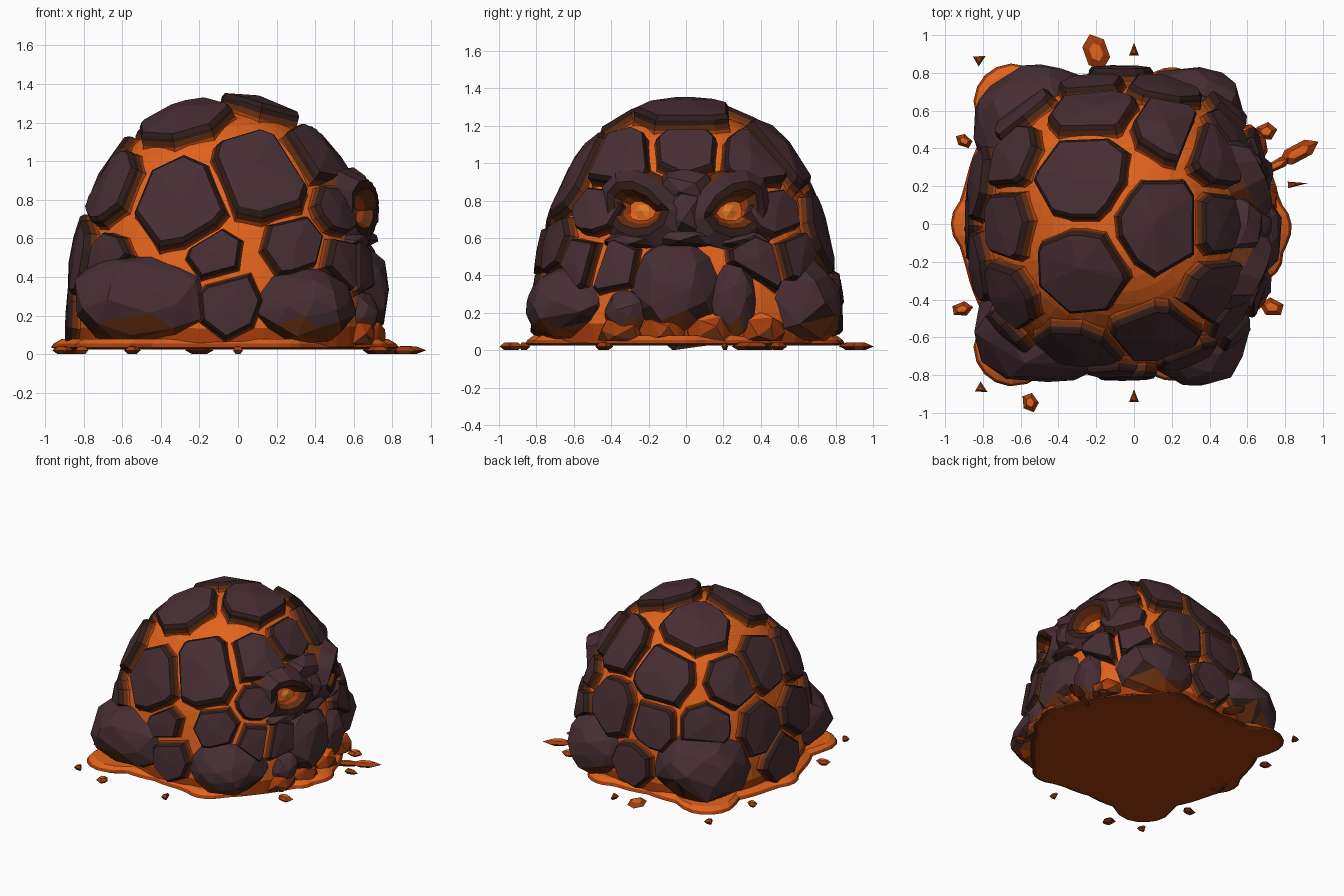
import bpy, bmesh, math, random
from mathutils import Vector as V

if "Cube" in bpy.data.objects:
    bpy.data.objects.remove(bpy.data.objects["Cube"])
random.seed(7)

# ---- flat colours ----
MATS = []
for name, c in [("rock", (.063, .027, .034)), ("dark_rock", (.030, .012, .010)),
                ("hot_rock", (.13, .028, .006)), ("lava", (.76, .125, .012)),
                ("deep_lava", (.36, .045, .004)), ("eye_glow", (.90, .23, .02))]:
    m = bpy.data.materials.new(name)
    m.diffuse_color = (*c, 1)
    m.use_nodes = True
    m.node_tree.nodes["Principled BSDF"].inputs["Base Color"].default_value = m.diffuse_color
    MATS.append(m)
ROCK, DARK, HOT, LAVA, DEEP, GLOW = range(6)


def finish(name, bm, rule=None):
    bmesh.ops.recalc_face_normals(bm, faces=bm.faces)
    if rule:
        for f in bm.faces:
            f.material_index = rule(f)
    me = bpy.data.meshes.new(name)
    bm.to_mesh(me)
    bm.free()
    for m in MATS:
        me.materials.append(m)
    ob = bpy.data.objects.new(name, me)
    bpy.context.collection.objects.link(ob)
    return ob


def loft(bm, rings, mats, cap=None, cap_mat=0, start_mat=None):
    """Join rings of points; optional centre point closes the last ring."""
    vs = [[bm.verts.new(p) for p in r] for r in rings]
    n = len(vs[0])
    for k in range(len(vs) - 1):
        for i in range(n):
            j = (i + 1) % n
            bm.faces.new((vs[k][i], vs[k][j], vs[k + 1][j], vs[k + 1][i])).material_index = mats[k]
    if cap is not None:
        c = bm.verts.new(cap)
        for i in range(n):
            bm.faces.new((vs[-1][i], vs[-1][(i + 1) % n], c)).material_index = cap_mat
    if start_mat is not None:
        bm.faces.new(vs[0][::-1]).material_index = start_mat


# ---- dome surface: a squarish superellipsoid ----
CX, A, H, P, Q = -.07, .76, 1.27, 2.6, 2.4


def onto(p):
    x, y, z = p[0] - CX, p[1], max(p[2], 0)
    r = (abs(x) ** P + abs(y) ** P) ** (1 / P)
    s = ((r / A) ** Q + (z / H) ** Q) ** (-1 / Q)
    return V((CX + x * s, y * s, z * s))


def normal(p):
    x, y, z = p[0] - CX, p[1], p[2]
    r = max((abs(x) ** P + abs(y) ** P) ** (1 / P), 1e-4)
    k = (r / A) ** (Q - 1) / A
    g = lambda t: math.copysign((abs(t) / r) ** (P - 1), t) * k
    return V((g(x), g(y), (max(z, 0) / H) ** (Q - 1) / H)).normalized()


# ---- lava core, open at the bottom where it sinks into the puddle ----
bm = bmesh.new()
rings = []
for k in range(18):
    e = .03 + k / 18 * (math.pi / 2 - .03)
    rings.append([onto((CX + math.cos(e) * math.cos(t), math.cos(e) * math.sin(t), 1.5 * math.sin(e)))
                  for t in [i * math.tau / 48 for i in range(48)]])
loft(bm, rings, [DEEP] + [LAVA] * 16, V((CX, 0, H)), LAVA)
finish("lava_core", bm)

# ---- plate seeds: x, y, z, radius ----
PLATES = [
    (-.27, .25, 1.2, .26), (.13, 0, 1.25, .25), (-.27, -.25, 1.2, .25),           # crown
    (-.30, -.66, .83, .26), (.12, -.56, .93, .28), (-.66, -.38, .90, .21),        # front
    (-.70, -.6, .53, .15), (-.11, -.74, .52, .14), (.28, -.66, .56, .17), (-.04, -.78, .27, .17),
    (.40, -.36, 1.03, .20), (.50, -.47, .78, .16), (.52, -.54, .47, .14), (.62, -.38, .43, .16),
    (.42, 0, 1.06, .19), (.40, .36, 1.03, .20), (.50, .47, .75, .17), (.60, .36, .45, .16),
    (.5, .58, .52, .15),
    (-.22, .58, .95, .24), (.18, .46, 1.03, .22), (-.62, .34, .92, .20),          # back
    (-.58, .58, .62, .19), (-.22, .72, .60, .19), (.16, .7, .64, .22), (-.08, .78, .27, .17),
    (-.66, 0, .95, .23), (-.82, -.24, .52, .20), (-.82, .22, .55, .21), (-.83, 0, .22, .22)]
# boulders: centre, radii
BOULDERS = [((-.47, -.54, .27), (.39, .30, .26)), ((.33, -.57, .24), (.28, .29, .21)),
            ((-.50, .53, .28), (.37, .31, .27)), ((.29, .55, .25), (.30, .30, .25)),
            ((.58, -.06, .33), (.21, .25, .27)), ((.57, .25, .27), (.17, .14, .23)),
            ((.57, -.31, .20), (.16, .13, .14))]
SEEDS = [(onto(s), s[3]) for s in PLATES] + [(onto(c), .8 * r[2]) for c, r in BOULDERS]


def clip(poly, d, lim):
    out = []
    for a, b in zip(poly, poly[1:] + poly[:1]):
        da, db = a.dot(d) - lim, b.dot(d) - lim
        if da <= 0:
            out.append(a)
        if da * db < 0:
            out.append(a.lerp(b, da / (da - db)))
    return out


# ---- rock plates: clipped cells raised off the dome ----
bm = bmesh.new()
for i in range(len(PLATES)):
    p, r = SEEDS[i]
    n = normal(p)
    u = V((0, 0, 1)).cross(n).normalized()
    w = n.cross(u)
    off = random.random()
    poly = [V((math.cos(t), math.sin(t))) * r * random.uniform(.94, 1.12)
            for t in [(k + off) * math.tau / 7 for k in range(7)]]
    for j, (q, rq) in enumerate(SEEDS):
        e = q - p
        if j != i and e.length < 3 * r:
            d = V((e.dot(u), e.dot(w)))
            poly = clip(poly, d.normalized(), e.length * r / (r + rq) - .022)
    poly = [a for k, a in enumerate(poly) if (a - poly[k - 1]).length > .03]
    if len(poly) < 3:
        continue
    mid = sum(poly, V((0, 0))) / len(poly)

    def lift(a, s, h):
        a = mid + (a - mid) * s
        o = onto(p + u * a.x + w * a.y)
        return o + normal(o) * h
    t = random.uniform(.06, .085)
    loft(bm, [[lift(a, s, h) for a in poly] for s, h in
              ((1.13, -.01), (1.05, .012), (1, .04), (.97, t * .78), (.88, t))],
         [DEEP, HOT, DARK, DARK], lift(mid, 0, t + .002), ROCK)
finish("rock_plates", bm)


# ---- faceted lumps ----
def lump(name, c, r, n=34, rule=None, jit=.08):
    bm = bmesh.new()
    for k in range(n):
        z = 1 - 2 * (k + .5) / n
        t = k * 2.39996 + random.uniform(-.2, .2)
        d = V((math.sqrt(1 - z * z) * math.cos(t), math.sqrt(1 - z * z) * math.sin(t), z))
        d *= random.uniform(1 - jit, 1 + jit * .5) / (sum(abs(a) ** 3 for a in d) ** (1 / 3)) ** .4
        bm.verts.new((c[0] + d.x * r[0], c[1] + d.y * r[1], max(.05, c[2] + d.z * r[2])))
    res = bmesh.ops.convex_hull(bm, input=bm.verts)
    bmesh.ops.delete(bm, geom=[g for g in set(res["geom_interior"]) if isinstance(g, bmesh.types.BMVert)],
                     context='VERTS')
    return finish(name, bm, rule)


def rock_rule(f):
    z = f.calc_center_median().z
    return DEEP if z < .09 else HOT if z < .16 else DARK if f.normal.z < -.35 else ROCK


for c, r in BOULDERS:
    lump("base_boulder", c, r, 60, rock_rule)
for y in (-.34, -.12, .12, .4):
    lump("lava_drip", (.67 - abs(y) * .2, y, .08), (.12, .13, .13), 26,
         lambda f: LAVA if f.normal.z > .75 else DEEP if f.calc_center_median().z > .09 else HOT)

# ---- face: two eye sockets, brow, nose, cheeks and lip ----
for s in (-1, 1):
    c = V((.575, s * .225, .74))
    n = V((.9, s * .36, .1)).normalized()
    u = V((0, 0, 1)).cross(n).normalized()
    w = n.cross(u)

    def ring(a, b, h, lid=0):
        pts = []
        for k in range(11):
            t = k * math.tau / 11
            y, z = a * math.cos(t), b * math.sin(t)
            z += s * y * .3 * (z > 0)          # brow slants down to the nose
            pts.append(c + u * y + w * z + n * (h + lid * max(0, math.sin(t))))
        return pts
    bm = bmesh.new()
    loft(bm, [ring(.27, .235, -.06), ring(.245, .21, .03), ring(.18, .145, .085, .05),
              ring(.14, .10, .08, .055), ring(.105, .07, .04, .03), ring(.075, .05, .015)],
         [HOT, ROCK, DARK, HOT, DEEP], c + n * .015, LAVA)
    finish("eye_socket", bm)
    bm = bmesh.new()
    loft(bm, [[c + u * .045 * math.cos(t) + w * .04 * math.sin(t) + n * .02
               for t in [k * math.tau / 6 for k in range(6)]]], [], c + n * .035, GLOW)
    finish("eye", bm)
    lump("cheek", (.57, s * .27, .585), (.11, .18, .055), 22, rock_rule)
lump("brow", (.56, 0, .87), (.13, .16, .10), 22, rock_rule)
lump("nose", (.61, 0, .72), (.12, .11, .14), 22, rock_rule)
lump("upper_lip", (.60, 0, .6), (.13, .18, .065), 22, rock_rule)

# ---- lava puddle: radius every 15 degrees, plus round lobes (x, y, radius) ----
RAD = [.78, .78, .77, .75, .78, .8, .8, .8, .9, .95, .93, .92,
       .93, .92, .93, .95, .9, .8, .79, .82, .8, .76, .76, .78]
LOBES = [(-.64, .64, .21), (-.64, -.65, .21), (-.79, 0, .18), (.66, -.02, .175), (.2, .64, .19),
         (.2, -.64, .19), (.66, -.17, .13)]


def outline(s, z):
    pts = []
    for k in range(96):
        i, f = divmod(k, 4)
        r = RAD[i] * (1 - f / 4) + RAD[(i + 1) % 24] * f / 4
        t = k * math.tau / 96
        d = V((math.cos(t), math.sin(t)))
        for x, y, R in LOBES:
            b = d.x * x + d.y * y
            h = R * R - (x * x + y * y - b * b)
            if b > 0 and h > 0:
                r = max(r, b + math.sqrt(h))
        pts.append((*(d * (r + s)), z))
    return pts


bm = bmesh.new()
loft(bm, [outline(-.03, .025), outline(0, .035), outline(-.015, .055), outline(-.055, .078)],
     [HOT, DEEP, LAVA], (0, 0, .08), LAVA, DEEP)
finish("lava_puddle", bm)

# ---- splashes and chips: x, y, length, width, angle, sides ----
CHIPS = [(-.2, .91, .10, .07, 110, 6), (0, .915, .045, .03, 90, 3), (-.82, .87, .04, .035, 30, 3),
         (.70, .49, .06, .05, 10, 5), (.85, .21, .07, .02, 5, 3), (-.9, .44, .05, .035, 150, 5),
         (-.91, -.45, .06, .04, 10, 5), (.73, -.44, .07, .05, 165, 5), (-.81, -.87, .04, .035, -30, 3),
         (-.55, -.945, .055, .045, 290, 5), (0, -.92, .045, .03, 90, 3), (.87, .38, .12, .05, 28, 6),
         (.75, .31, .13, .03, 28, 5)]
for x, y, a, b, ang, n in CHIPS:
    co, si = math.cos(math.radians(ang)), math.sin(math.radians(ang))

    def chip(s, z):
        pts = []
        for k in range(n):
            t = k * math.tau / n
            p, q = a * s * math.cos(t), b * s * math.sin(t)
            pts.append((x + p * co - q * si, y + p * si + q * co, z))
        return pts
    bm = bmesh.new()
    loft(bm, [chip(.5, 0), chip(1, .02), chip(.5, .04)], [HOT, DEEP], (x, y, .042),
         LAVA if n > 3 else DEEP, DEEP)
    finish("lava_chip", bm)
